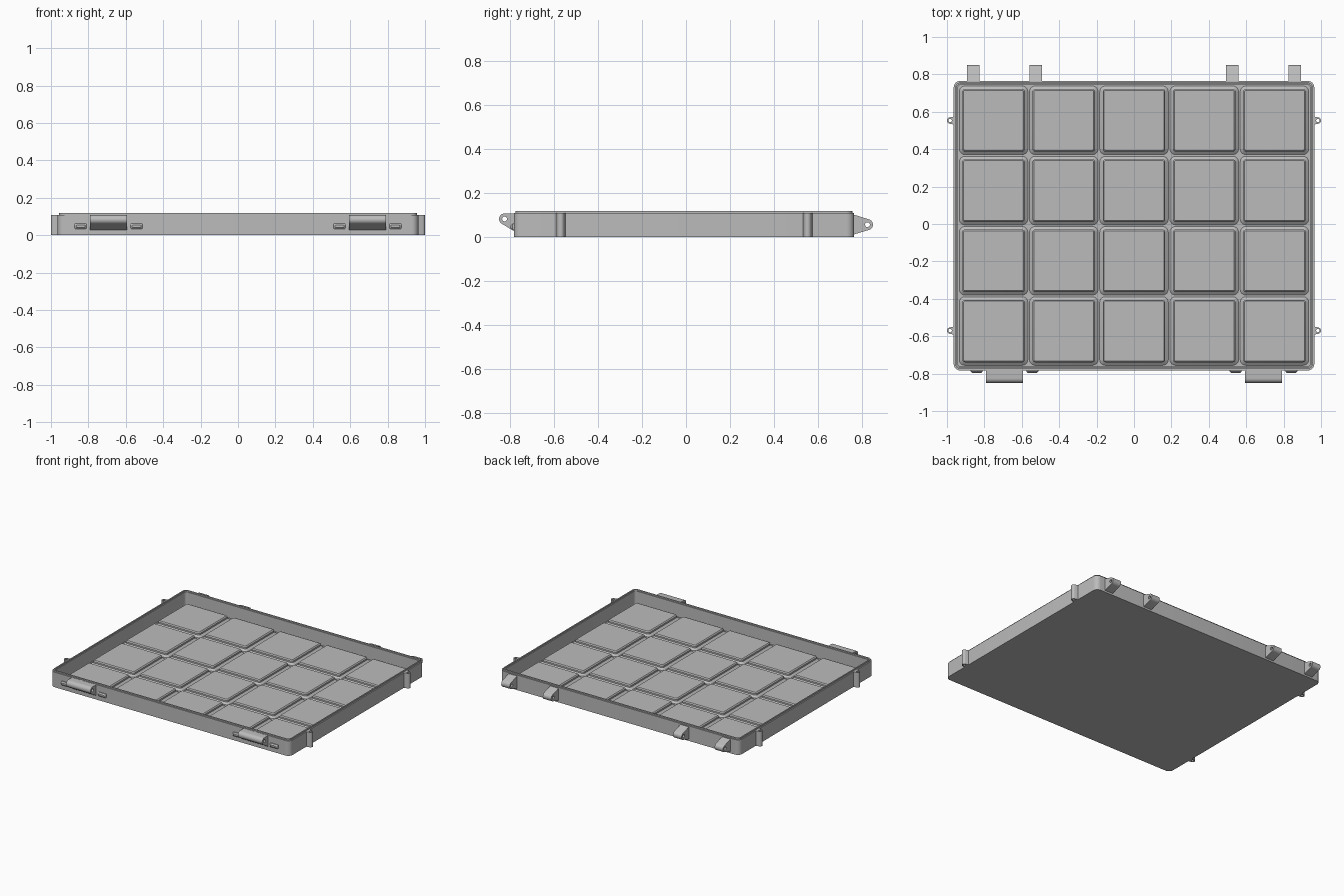
import bpy, bmesh, math
from mathutils import Matrix, Vector
from mathutils.geometry import convex_hull_2d

cube = bpy.data.objects.get("Cube")
if cube:
    bpy.data.objects.remove(cube, do_unlink=True)

grey = bpy.data.materials.new("light_grey_plastic")
grey.use_nodes = True
COLOR = (0.5, 0.5, 0.5, 1)
grey.diffuse_color = COLOR
grey.node_tree.nodes["Principled BSDF"].inputs["Base Color"].default_value = COLOR

CY = -0.009                # centre line of the tray in y
HX, HY = 0.964, 0.774      # outer half sizes of the tray
RIM = 0.109                # height of the outer wall
UPRIGHT = Matrix(((0, 0, 1), (1, 0, 0), (0, 1, 0)))   # profile in y-z, extruded along x


def finish(name, bm):
    bmesh.ops.remove_doubles(bm, verts=bm.verts, dist=1e-5)
    bmesh.ops.recalc_face_normals(bm, faces=bm.faces)
    mesh = bpy.data.meshes.new(name)
    bm.to_mesh(mesh)
    bm.free()
    mesh.materials.append(grey)
    obj = bpy.data.objects.new(name, mesh)
    bpy.context.collection.objects.link(obj)
    bpy.ops.object.select_all(action='DESELECT')
    obj.select_set(True)
    bpy.context.view_layer.objects.active = obj
    bpy.ops.object.shade_smooth_by_angle(angle=math.radians(30))
    return obj


def circle(cx, cy, r, n=24):
    return [(cx + r * math.cos(2 * math.pi * i / n), cy + r * math.sin(2 * math.pi * i / n))
            for i in range(n)]


def rounded_rect(cx, cy, hx, hy, r, n=6):
    pts = []
    for q, (sx, sy) in enumerate(((1, 1), (-1, 1), (-1, -1), (1, -1))):
        for i in range(n + 1):
            a = math.pi / 2 * (q + i / n)
            pts.append((cx + sx * (hx - r) + r * math.cos(a),
                        cy + sy * (hy - r) + r * math.sin(a)))
    return pts


def prism(name, loops, low, high, turn=None):
    """Extrude filled outlines (later loops cut holes) from low to high."""
    curve = bpy.data.curves.new(name, 'CURVE')
    curve.dimensions = '2D'
    curve.fill_mode = 'BOTH'
    curve.extrude = (high - low) / 2
    for loop in loops:
        spline = curve.splines.new('POLY')
        spline.points.add(len(loop) - 1)
        for point, (x, y) in zip(spline.points, loop):
            point.co = (x, y, 0, 1)
        spline.use_cyclic_u = True
    temp = bpy.data.objects.new(name + "_curve", curve)
    bpy.context.collection.objects.link(temp)
    mesh = bpy.data.meshes.new_from_object(temp)
    bm = bmesh.new()
    bm.from_mesh(mesh)
    bpy.data.objects.remove(temp, do_unlink=True)
    bpy.data.curves.remove(curve)
    bpy.data.meshes.remove(mesh)
    bm.transform(Matrix.Translation((0, 0, (low + high) / 2)))
    if turn:
        bm.transform(turn.to_4x4())
    return finish(name, bm)


def hull(points):
    return [points[i] for i in convex_hull_2d([Vector(p) for p in points])]


def loft(bm, rings):
    """Join stacked closed rings and cap both ends."""
    rows = [[bm.verts.new(p) for p in ring] for ring in rings]
    for a, b in zip(rows, rows[1:]):
        for i in range(len(a)):
            j = (i + 1) % len(a)
            bm.faces.new((a[i], a[j], b[j], b[i]))
    bm.faces.new(rows[0])
    bm.faces.new(rows[-1])


def outline(inset, r):
    return rounded_rect(0, CY, HX - inset, HY - inset, r)


# Tray shell: floor, wall and sealing lip
prism("floor", [outline(0, 0.035)], 0, 0.01)
prism("outer_wall", [outline(0, 0.035), outline(0.021, 0.02)], 0, RIM)
prism("sealing_lip", [outline(0.008, 0.029), outline(0.016, 0.023)], RIM - 0.002, 0.118)

# Grid of raised pads: sloped foot, short upright band, small top chamfer
PITCH = 0.3755
STEPS = ((0, 0.008, 0.033), (0.019, 0.022, 0.014), (0.019, 0.033, 0.014), (0.026, 0.04, 0.007))
bm = bmesh.new()
for col in range(5):
    for row in range(4):
        cx, cy = (col - 2) * PITCH, CY + (row - 1.5) * PITCH
        loft(bm, [[(x, y, z) for x, y in rounded_rect(cx, cy, 0.186 - d, 0.186 - d, r)]
                  for d, z, r in STEPS])
finish("pad_grid", bm)

# Hinge ears along the back
hinge = hull(circle(0.825, 0.057, 0.025) + [(0.755, 0.105), (0.755, 0.01)])
for i, x in enumerate((-0.859, -0.525, 0.525, 0.859)):
    prism(f"hinge_ear_{i + 1}", [hinge, circle(0.825, 0.057, 0.011)],
          x - 0.034, x + 0.034, UPRIGHT)

# Latch mounts and catch nubs on the front
latch = hull(circle(-0.825, 0.083, 0.025) + [(-0.77, 0.108), (-0.77, 0.02)])
for side, sx in (("right", -1), ("left", 1)):
    x = sx * 0.692
    prism(f"latch_mount_{side}", [latch, circle(-0.825, 0.083, 0.011)],
          x - 0.098, x + 0.098, UPRIGHT)
    bm = bmesh.new()
    for dx in (-0.149, 0.149):
        loft(bm, [[(px, y, pz) for px, pz in rounded_rect(x + dx, 0.048, 0.032 - d, 0.014 - d, 0.004, 2)]
                  for y, d in ((-0.775, 0), (-0.789, 0), (-0.797, 0.008))])
    finish(f"catch_nubs_{side}", bm)

# Pierced lugs on both sides
for side, sx in (("right", -1), ("left", 1)):
    for end, y in (("front", -0.57), ("back", 0.553)):
        lug = hull(circle(sx * 0.983, y, 0.017) +
                   [(sx * 0.955, y - 0.023), (sx * 0.955, y + 0.023)])
        prism(f"side_lug_{side}_{end}", [lug, circle(sx * 0.983, y, 0.009)], 0, RIM)
